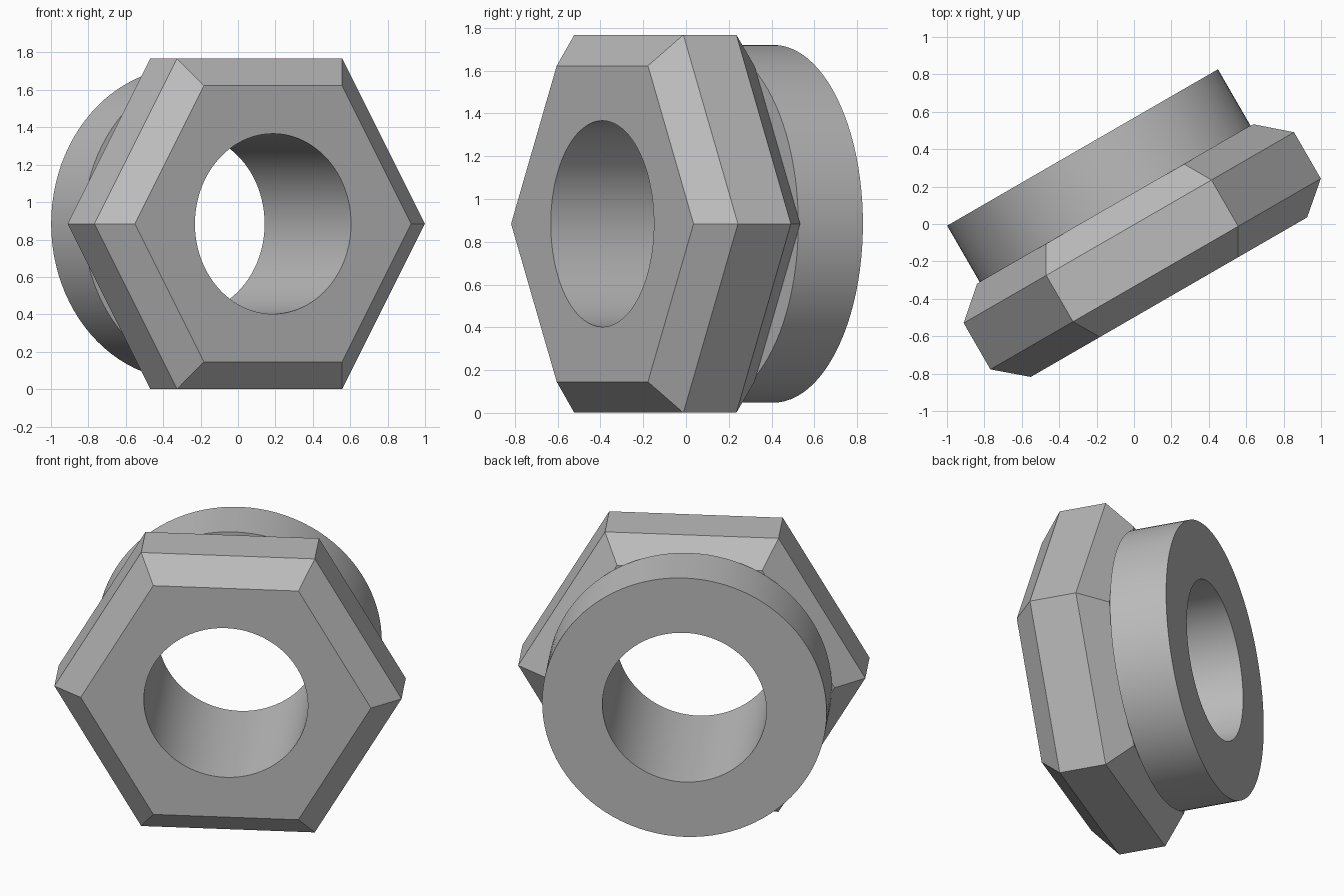
import bpy, bmesh
from math import sin, cos, pi, radians

cube = bpy.data.objects.get("Cube")
if cube:
    bpy.data.objects.remove(cube)

SEGMENTS = 96
BORE = 0.482            # bore radius
SEAM = 0.143            # where the hex nut meets the round collar

steel = bpy.data.materials.new("plain grey")
steel.use_nodes = True
grey = (0.5, 0.5, 0.5, 1)
steel.diffuse_color = grey
steel.node_tree.nodes["Principled BSDF"].inputs["Base Color"].default_value = grey


def ring(bm, radius, z, sides):
    return [bm.verts.new((radius * cos(2 * pi * i / sides),
                          radius * sin(2 * pi * i / sides), z)) for i in range(sides)]


def skin(bm, a, b):
    """Quads between two rings with the same number of sides."""
    n = len(a)
    for i in range(n):
        j = (i + 1) % n
        bm.faces.new((a[i], a[j], b[j], b[i]))


def cap(bm, outer, inner):
    """Flat end face with a round hole in it."""
    edges = []
    for loop in (outer, inner):
        for i, v in enumerate(loop):
            w = loop[(i + 1) % len(loop)]
            edges.append(bm.edges.get((v, w)) or bm.edges.new((v, w)))
    bmesh.ops.triangle_fill(bm, edges=edges, use_beauty=True, normal=(0, 0, 1))


def bored_part(name, profile, sides):
    """Stack of rings along the axis, pierced by the bore and capped at both ends."""
    bm = bmesh.new()
    rings = [ring(bm, r, z, sides) for r, z in profile]
    for a, b in zip(rings, rings[1:]):
        skin(bm, a, b)
    front = ring(bm, BORE, profile[0][1], SEGMENTS)
    back = ring(bm, BORE, profile[-1][1], SEGMENTS)
    skin(bm, back, front)
    cap(bm, rings[0], front)
    cap(bm, rings[-1], back)
    bmesh.ops.recalc_face_normals(bm, faces=bm.faces)
    mesh = bpy.data.meshes.new(name)
    bm.to_mesh(mesh)
    bm.free()
    mesh.materials.append(steel)
    obj = bpy.data.objects.new(name, mesh)
    bpy.context.collection.objects.link(obj)
    # axis lies level, turned 30 degrees from the front
    obj.rotation_euler = (radians(-90), 0, radians(30))
    obj.location = (-0.029, -0.017, 0.884)
    bpy.ops.object.select_all(action="DESELECT")
    obj.select_set(True)
    bpy.context.view_layer.objects.active = obj
    bpy.ops.object.shade_smooth_by_angle(angle=radians(20))
    return obj


# hexagonal nut, chamfered on both sides
bored_part("hex_nut", [(0.853, -0.432), (1.02, -0.289), (1.02, -0.003), (0.853, SEAM)], 6)

# round collar behind the nut
bored_part("round_collar", [(0.836, SEAM), (0.836, 0.492)], SEGMENTS)
